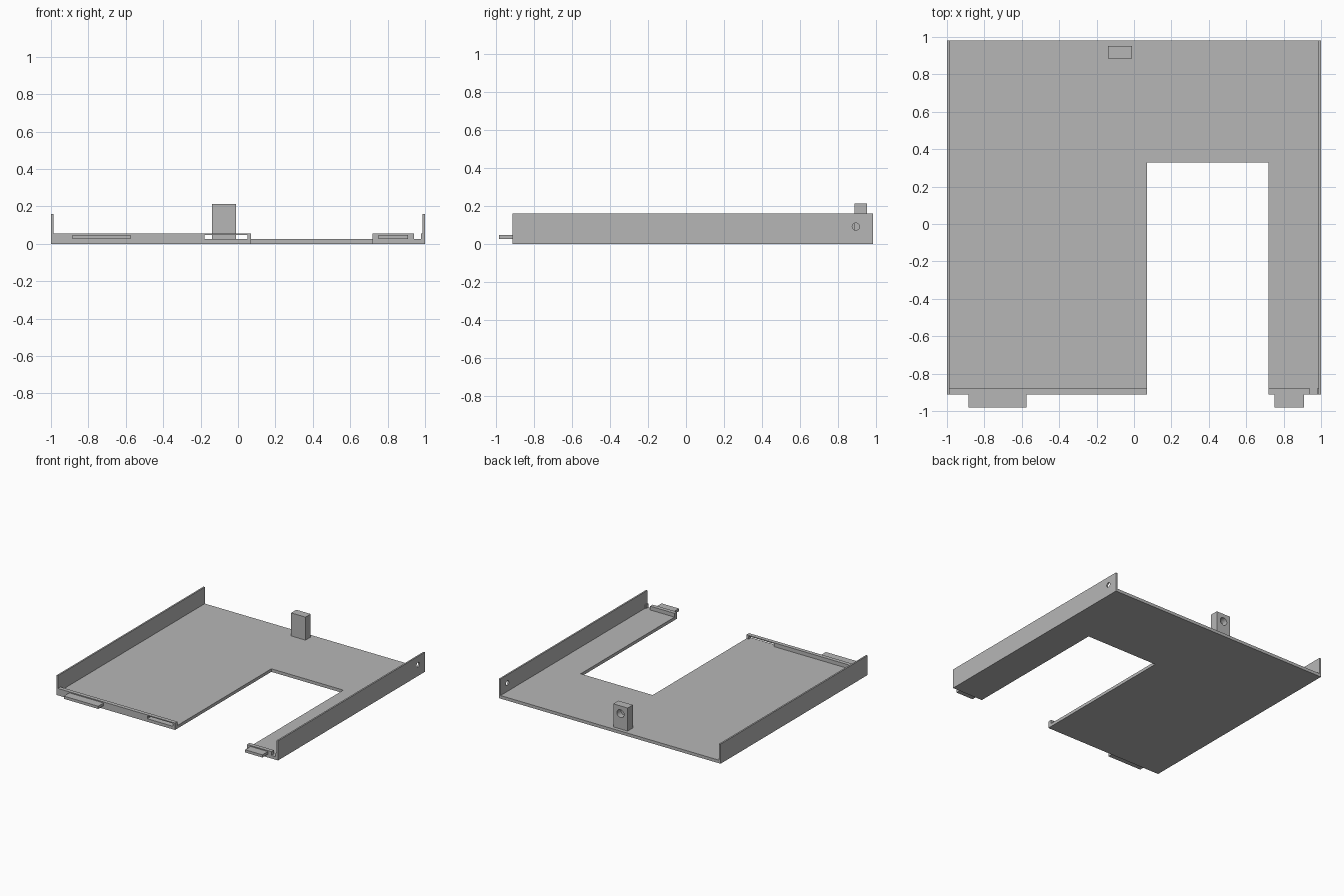
import bpy, bmesh, math
from mathutils import Matrix

cube = bpy.data.objects.get("Cube")
if cube:
    bpy.data.objects.remove(cube, do_unlink=True)

grey = bpy.data.materials.new("plain grey")
grey.use_nodes = True
colour = (0.47, 0.47, 0.47, 1)
grey.diffuse_color = colour
grey.node_tree.nodes["Principled BSDF"].inputs["Base Color"].default_value = colour


def finish(name, bm):
    bmesh.ops.recalc_face_normals(bm, faces=bm.faces)
    mesh = bpy.data.meshes.new(name)
    bm.to_mesh(mesh)
    bm.free()
    mesh.materials.append(grey)
    obj = bpy.data.objects.new(name, mesh)
    bpy.context.collection.objects.link(obj)
    return obj


def box(name, x, y, z):
    """Box from (low, high) ranges on each axis."""
    bm = bmesh.new()
    bmesh.ops.create_cube(bm, size=1)
    for v in bm.verts:
        v.co = [r[0] if c < 0 else r[1] for c, r in zip(v.co, (x, y, z))]
    return finish(name, bm)


def rod(name, radius, depth, centre, axis):
    bm = bmesh.new()
    turn = Matrix.Rotation(math.pi / 2, 4, axis)
    bmesh.ops.create_cone(bm, cap_ends=True, segments=32, radius1=radius, radius2=radius,
                          depth=depth, matrix=Matrix.Translation(centre) @ turn)
    return finish(name, bm)


def cut(obj, cutter):
    cutter.hide_render = True
    cutter.hide_set(True)
    cutter.display_type = 'WIRE'
    mod = obj.modifiers.new("cut", 'BOOLEAN')
    mod.operation = 'DIFFERENCE'
    mod.solver = 'EXACT'
    mod.object = cutter
    # Apply the cut and drop the helper
    bpy.context.view_layer.objects.active = obj
    with bpy.context.temp_override(object=obj, active_object=obj):
        bpy.ops.object.modifier_apply(modifier=mod.name)
    bpy.data.objects.remove(cutter, do_unlink=True)


FRONT, BACK = -0.912, 0.982
FLOOR, INNER = 0.025, 0.987
LIP_Y, LIP_Z = (FRONT, -0.88), (FLOOR, 0.056)
TAB_Z = (0.026, 0.048)
NOTCH = (0.07, 0.72)

# Floor plate with the deep front notch
bm = bmesh.new()
outline = [(-INNER, FRONT), (NOTCH[0], FRONT), (NOTCH[0], 0.33), (NOTCH[1], 0.33),
           (NOTCH[1], FRONT), (INNER, FRONT), (INNER, BACK), (-INNER, BACK)]
face = bm.faces.new([bm.verts.new((x, y, 0)) for x, y in outline])
up = bmesh.ops.extrude_face_region(bm, geom=[face])["geom"]
bmesh.ops.translate(bm, vec=(0, 0, FLOOR),
                    verts=[g for g in up if isinstance(g, bmesh.types.BMVert)])
finish("floor_plate", bm)

# Side walls, with a screw hole through the left one
box("right_wall", (-1, -INNER), (FRONT, BACK), (0, 0.16))
left_wall = box("left_wall", (INNER, 1), (FRONT, BACK), (0, 0.16))
cut(left_wall, rod("wall_hole", 0.019, 0.1, (1, 0.893, 0.092), 'Y'))

# Front lips, the long one slotted
long_lip = box("long_front_lip", (-INNER, NOTCH[0]), LIP_Y, LIP_Z)
cut(long_lip, box("lip_slot", (-0.18, 0.05), (-1, -0.8), (0, TAB_Z[1])))
box("short_front_lip", (NOTCH[1], 0.94), LIP_Y, LIP_Z)
box("corner_lip", (0.978, INNER), LIP_Y, LIP_Z)

# Locating tabs in front of the lips
box("right_tab", (-0.885, -0.575), (-0.982, FRONT), TAB_Z)
box("left_tab", (0.752, 0.908), (-0.982, FRONT), TAB_Z)

# Rear post with a blind hole in its back face
post = box("rear_post", (-0.14, -0.01), (0.885, 0.952), (FLOOR, 0.213))
cut(post, rod("post_hole", 0.032, 0.1, (-0.075, 0.952, 0.15), 'X'))
